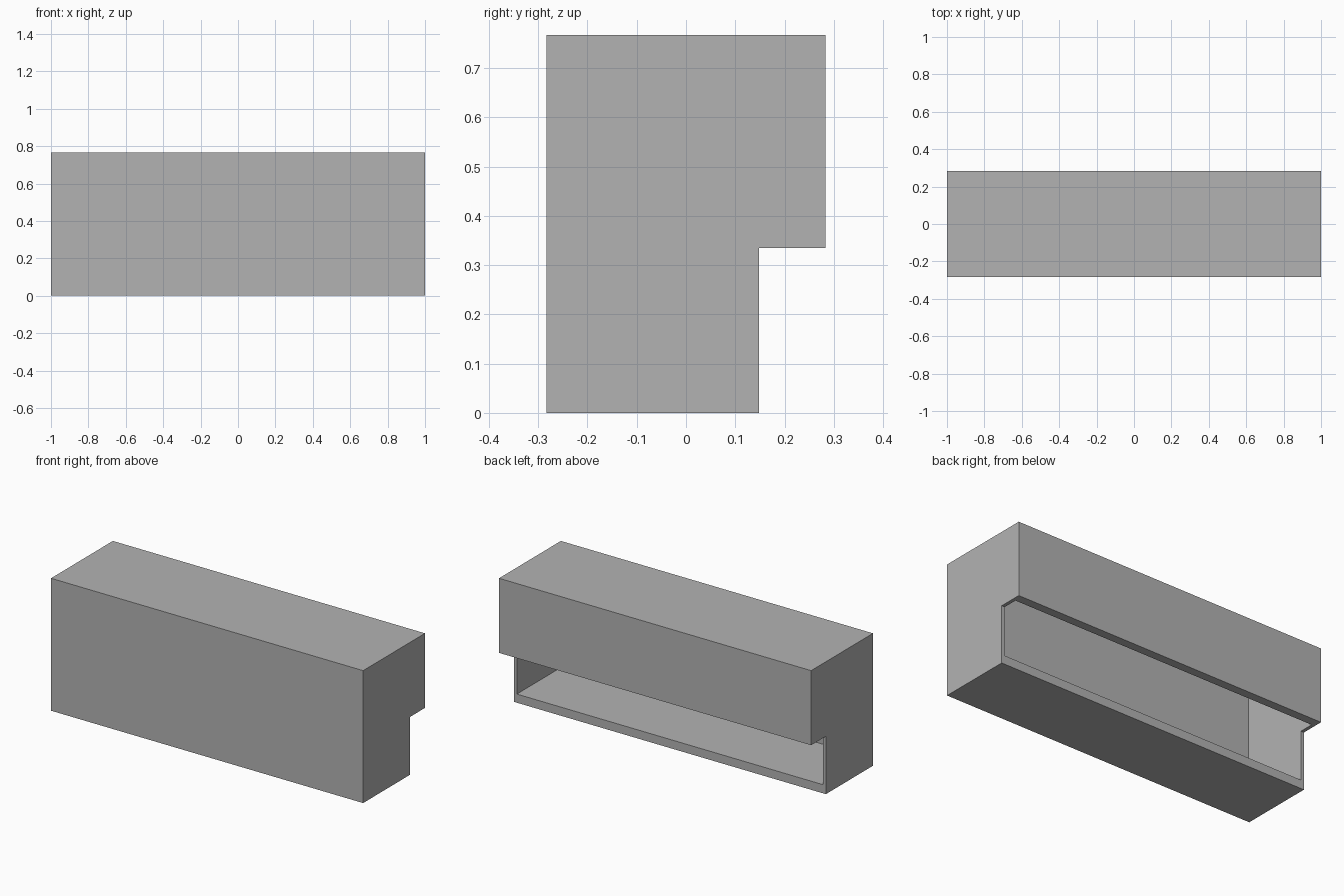
import bpy
import bmesh

cube = bpy.data.objects.get("Cube")
if cube:
    bpy.data.objects.remove(cube, do_unlink=True)

# Single plain grey finish
grey = bpy.data.materials.new("plain_grey")
grey.use_nodes = True
colour = (0.45, 0.45, 0.45, 1.0)
grey.diffuse_color = colour
grey.node_tree.nodes["Principled BSDF"].inputs["Base Color"].default_value = colour


def extrude_profile(name, profile, half_length):
    """Sweep a closed (y, z) profile along x, centred on x = 0."""
    mesh = bpy.data.meshes.new(name)
    bm = bmesh.new()
    face = bm.faces.new([bm.verts.new((-half_length, y, z)) for y, z in profile])
    swept = bmesh.ops.extrude_face_region(bm, geom=[face])["geom"]
    verts = [g for g in swept if isinstance(g, bmesh.types.BMVert)]
    bmesh.ops.translate(bm, verts=verts, vec=(2 * half_length, 0, 0))
    bmesh.ops.recalc_face_normals(bm, faces=bm.faces)
    bm.to_mesh(mesh)
    bm.free()
    mesh.materials.append(grey)
    obj = bpy.data.objects.new(name, mesh)
    bpy.context.collection.objects.link(obj)
    return obj


depth, height = 0.283, 0.767      # half depth and full height
step_y, step_z = 0.148, 0.335     # notch under the rear overhang
wall, lip = 0.02, 0.05            # thin front and ends, thicker other walls

# Housing with an overhanging upper rear
housing = extrude_profile("housing", [
    (-depth, 0), (step_y, 0), (step_y, step_z),
    (depth, step_z), (depth, height), (-depth, height)], 1.0)

# Cavity breaks through the notch, opening its back and underside
front, back, top = -depth + wall, depth - lip, height - lip
cavity = extrude_profile("cavity_cutter", [
    (front, lip), (back, lip), (back, top), (front, top)], 1.0 - wall)
cavity.hide_render = True
cavity.hide_set(True)

cut = housing.modifiers.new("hollow", 'BOOLEAN')
cut.operation = 'DIFFERENCE'
cut.solver = 'EXACT'
cut.object = cavity

# Bake the cut and drop the cutter
bpy.context.view_layer.objects.active = housing
housing.select_set(True)
bpy.ops.object.modifier_apply(modifier=cut.name)
bpy.data.objects.remove(cavity, do_unlink=True)
